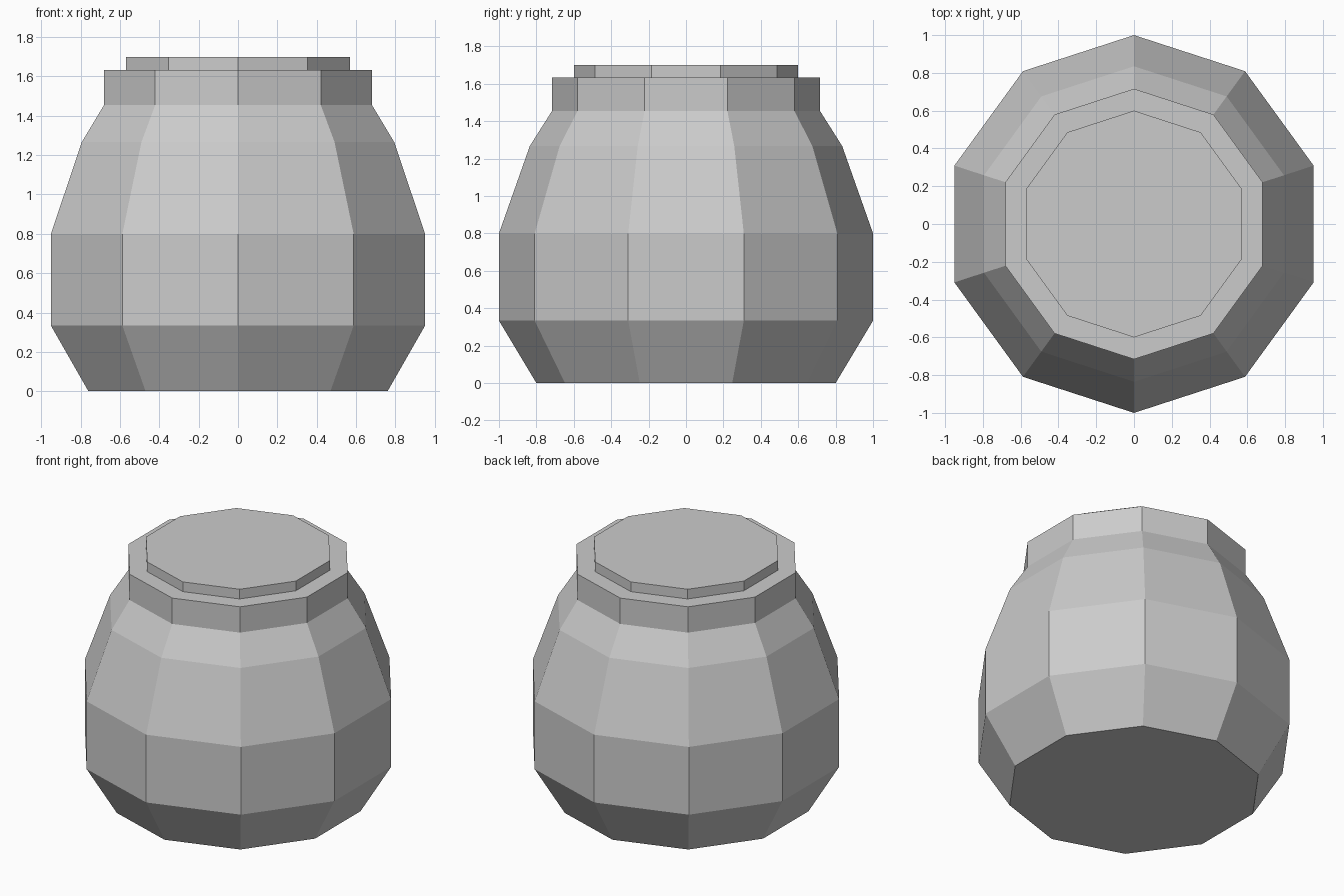
import bpy, bmesh, math

if "Cube" in bpy.data.objects:
    bpy.data.objects.remove(bpy.data.objects["Cube"])

SIDES = 10

grey = bpy.data.materials.new("light grey")
grey.diffuse_color = (0.6, 0.6, 0.6, 1.0)
grey.use_nodes = True
grey.node_tree.nodes["Principled BSDF"].inputs["Base Color"].default_value = grey.diffuse_color


def lathe(name, profile, cap_bottom=False, cap_top=False):
    """Revolve (radius, height) pairs into a flat-faced ten-sided solid."""
    bm = bmesh.new()
    rings = []
    for r, z in profile:
        angles = [math.pi / 2 + 2 * math.pi * i / SIDES for i in range(SIDES)]
        rings.append([bm.verts.new((r * math.cos(a), r * math.sin(a), z)) for a in angles])
    for low, high in zip(rings, rings[1:]):
        for i in range(SIDES):
            j = (i + 1) % SIDES
            bm.faces.new((low[i], low[j], high[j], high[i]))
    if cap_bottom:
        bm.faces.new(rings[0][::-1])
    if cap_top:
        bm.faces.new(rings[-1])
    mesh = bpy.data.meshes.new(name)
    bm.to_mesh(mesh)
    bm.free()
    mesh.materials.append(grey)
    obj = bpy.data.objects.new(name, mesh)
    bpy.context.collection.objects.link(obj)
    return obj


# Pot body with shoulder, straight neck and flat rim
lathe("pot_body", [(0.80, 0.0), (1.0, 0.333), (1.0, 0.80), (0.835, 1.267),
                   (0.716, 1.455), (0.716, 1.633), (0.60, 1.633)], cap_bottom=True)

# Shallow lid disc standing on the rim
lathe("lid", [(0.60, 1.633), (0.60, 1.70)], cap_top=True)
